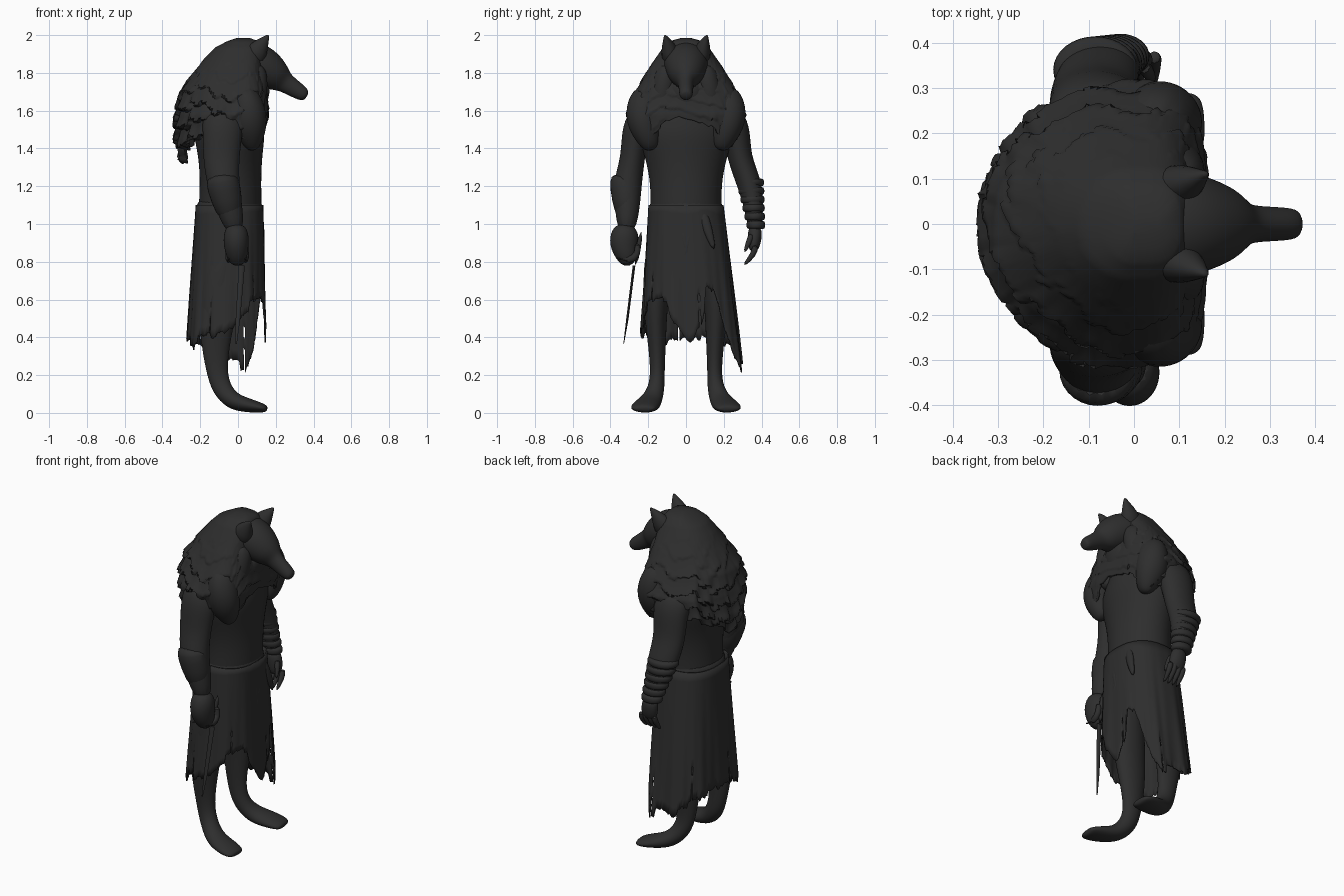
import bpy, math, random
from mathutils import Vector

random.seed(4)
if "Cube" in bpy.data.objects:
    bpy.data.objects.remove(bpy.data.objects["Cube"], do_unlink=True)

charcoal = bpy.data.materials.new("charcoal")
charcoal.use_nodes = True
charcoal.diffuse_color = (.027, .027, .027, 1)
shader = next(node for node in charcoal.node_tree.nodes if node.type == "BSDF_PRINCIPLED")
shader.inputs["Base Color"].default_value = charcoal.diffuse_color


def between(table, value):
    """Interpolate the rows of a table keyed by its first column."""
    for low, high in zip(table, table[1:]):
        if value <= high[0]:
            break
    f = max(0, min(1, (value - low[0]) / (high[0] - low[0])))
    return [p + (q - p) * f for p, q in zip(low[1:], high[1:])]


def bulge(value, power):
    """Square off a sine or cosine while keeping its sign."""
    return math.copysign(abs(value) ** power, value)


def make(name, verts, faces, subsurf=0, thickness=0):
    mesh = bpy.data.meshes.new(name)
    mesh.from_pydata(verts, [], faces)
    mesh.materials.append(charcoal)
    part = bpy.data.objects.new(name, mesh)
    bpy.context.collection.objects.link(part)
    if thickness:
        solid = part.modifiers.new("thickness", "SOLIDIFY")
        solid.thickness, solid.offset = thickness, 0
    if subsurf:
        smooth = part.modifiers.new("smooth", "SUBSURF")
        smooth.levels = smooth.render_levels = subsurf
    bpy.ops.object.select_all(action="DESELECT")
    part.select_set(True)
    bpy.context.view_layer.objects.active = part
    bpy.ops.object.shade_smooth_by_angle(angle=math.radians(60))


def grid_faces(rows, n):
    return [(r * n + i, r * n + (i + 1) % n, (r + 1) * n + (i + 1) % n, (r + 1) * n + i)
            for r in range(rows - 1) for i in range(n)]


def tube(name, rings, sides=12, subsurf=2, mirror=False):
    """Loft elliptical rings (x, y, z, depth radius, side radius) along a path."""
    centres = [Vector((x, -y if mirror else y, z)) for x, y, z, depth, width in rings]
    last = len(rings) - 1
    verts = []
    for k, centre in enumerate(centres):
        along = (centres[min(k + 1, last)] - centres[max(k - 1, 0)]).normalized()
        across = Vector((0, 1, 0))
        across = (across - along * across.dot(along)).normalized()
        forward = across.cross(along)
        depth, width = rings[k][3:]
        for i in range(sides):
            turn = math.tau * i / sides
            verts.append(centre + forward * math.cos(turn) * depth + across * math.sin(turn) * width)
    start, end = range(sides), range(last * sides, len(verts))
    make(name, verts, grid_faces(last + 1, sides) + [tuple(reversed(start)), tuple(end)], subsurf)


def band(name, x, y, z, depth, width, height):
    """A rounded wrap standing slightly proud of the limb or waist it circles."""
    tube(name, [(x, y, z + height * step, depth * swell, width * swell)
                for step, swell in ((-1, .88), (-.4, 1), (.4, 1), (1, .88))], 16, 1)


# Torso and sash
tube("torso", [(-.05, 0, .95, .17, .2), (-.04, 0, 1.1, .17, .19), (-.04, 0, 1.25, .165, .195),
               (-.04, 0, 1.38, .175, .23), (-.05, 0, 1.5, .2, .27), (-.03, 0, 1.63, .16, .16),
               (0, 0, 1.74, .12, .11)], 16)
band("sash", -.045, 0, 1.08, .18, .2, .06)

# Legs with long narrow feet
leg = [(-.06, .13, .95, .1, .09), (-.1, .165, .6, .11, .07), (-.12, .155, .4, .085, .052),
       (-.115, .15, .23, .058, .038), (-.09, .155, .13, .055, .045), (-.03, .185, .06, .05, .06),
       (.05, .21, .04, .04, .075), (.14, .23, .024, .025, .072), (.155, .23, .02, .01, .04)]
shoulder = [(-.08, .2, 1.58, .12, .1), (-.08, .27, 1.5, .11, .08), (-.09, .28, 1.35, .1, .064)]
for mirror in (False, True):
    side = "right_" if mirror else "left_"
    tube(side + "leg", leg, mirror=mirror)

# Left arm, its wrapped bracer and its open hand
tube("left_arm", shoulder + [(-.08, .335, 1.22, .095, .07), (-.05, .36, 1.1, .072, .055), (-.02, .365, .95, .04, .034)])
for k in range(6):
    band("bracer_band", -.085 + .011 * k, .34 + .006 * k, 1.22 - .045 * k, .096 - .006 * k, .076 - .005 * k, .025)
tube("left_palm", [(-.02, .365, .99, .045, .038), (-.01, .365, .92, .055, .04), (0, .355, .85, .045, .024)])
for k in range(4):
    x = -.045 + .03 * k
    tube("left_finger", [(x, .37, .89, .018, .02), (x, .36, .84, .018, .018), (x, .305, .78, .008, .009)], 8, 1)
tube("left_thumb", [(.02, .35, .95, .018, .02), (.035, .33, .9, .016, .016), (.04, .31, .85, .008, .008)], 8, 1)

# Right arm, cuff, fist and dagger
tube("right_arm", shoulder + [(-.08, .31, 1.22, .09, .08), (-.05, .31, 1.1, .075, .07),
                              (-.01, .315, .95, .05, .05)], mirror=True)
tube("right_cuff", [(-.085, .32, 1.25, .07, .07), (-.085, .325, 1.235, .094, .085), (-.06, .315, 1.13, .085, .08),
                    (-.035, .31, 1.02, .062, .058)], 14, 1, True)
tube("right_fist", [(-.01, .32, 1, .045, .045), (-.01, .325, .95, .07, .08), (-.01, .33, .88, .07, .08),
                    (0, .3, .775, .045, .04)], mirror=True)
for k in range(4):
    x = -.05 + .03 * k
    tube("right_finger", [(x, .37, .82, .02, .02), (x, .3, .8, .02, .03), (x, .25, .84, .02, .02),
                          (x, .26, .9, .016, .018)], 8, 1, True)
tube("dagger_grip", [(.03, .235, .97, .014, .016), (.02, .27, .77, .014, .014)], 8, 1, True)
tube("dagger_blade", [(.02, .275, .78, .016, .008), (0, .31, .5, .012, .007), (-.01, .33, .365, .004, .002)], 6, 0, True)

# Ragged skirt: hem height by angle in degrees, zero at the chest side
hem = [(-180, .42), (-140, .36), (-95, .42), (-70, .54), (-24, .6), (-17, .5), (0, .35),
       (13, .47), (20, .7), (30, .64), (45, .42), (65, .24), (100, .26), (150, .37), (180, .42)]
columns, rows = 180, 16
rags = [random.uniform(-.03, .04) for i in range(columns)]
verts = []
for r in range(rows):
    for i in range(columns):
        degrees = 360 * i / columns - 180
        a = math.radians(degrees)
        low = between(hem, degrees)[0] + rags[i // 4] + rags[i] / 4
        drop = (1.1 - low) * (1 - r / (rows - 1))
        fold = 1 + drop * (.03 * math.sin(9 * a - 3 * drop) + .012 * math.sin(23 * a))
        verts.append((-.045 - .02 * drop + (.175 + .045 * drop) * bulge(math.cos(a), .8) * fold,
                      .03 * drop + (.195 + .09 * drop) * bulge(math.sin(a), .8) * fold, 1.1 - drop))
# A few narrow slits are left open near the hem
faces = [face for k, face in enumerate(grid_faces(rows, columns))
         if k // columns > 3 or k // columns == 2 or k % 30 != 4]
make("ragged_skirt", verts, faces, thickness=.008)

# Cloth folds hanging from the sash
for y, lean, length in ((-.04, .06, .3), (.05, -.07, .3), (.08, .07, .22)):
    tube("hanging_fold", [(.105, y, 1.08, .02, .03), (.125, y + lean / 2, 1.08 - length / 2, .02, .03),
                          (.13, y + lean, 1.08 - length, .01, .01)], 8, 1)

# Fur mantle: layered tiers over the shoulders, with reach to back, front and side by height
mantle = [(1.3, .28, .1, .2), (1.45, .33, .14, .26), (1.58, .33, .16, .315), (1.7, .31, .15, .265),
          (1.8, .235, .13, .21), (1.88, .17, .125, .155), (1.93, .12, .12, .12), (1.965, .05, .1, .08),
          (1.98, 0, .06, .02)]
columns, rows, tiers = 160, 65, 6
tufts = [[random.uniform(0, .35) for i in range(columns)] for tier in range(tiers + 2)]
verts = []
for r in range(rows):
    t = r / (rows - 1)
    for i in range(columns):
        a = math.tau * i / columns - math.pi
        ca, sa = math.cos(a), math.sin(a)
        low = 1.42 + .13 * ca - .09 * math.sin(2 * abs(a)) + .12 * tufts[0][i // 4]
        z = low + (1.98 - low) * t
        back, front, width = between(mantle, z)
        # Each tier flares out at its ragged lower edge
        stage = t * tiers + .35 * math.sin(3 * a) + .2 * math.sin(7 * a + 1) + tufts[1][i // 3]
        tier = max(0, min(tiers, math.floor(stage) + 1))
        flare = (1 - stage % 1) ** 1.5
        amount = .12 * max(0, 1 - t * 1.15) * (.7 - .3 * ca)
        swell = .98 + amount * (flare - .4) + .12 * (1 - t) * (tufts[tier][i // 5] - .1) * flare
        power = .65 if ca > 0 else .95
        verts.append((bulge(ca, power) * (front if ca > 0 else back) * swell, width * bulge(sa, power) * swell, z))
crown = tuple(range((rows - 1) * columns, rows * columns))
make("fur_mantle", verts, grid_faces(rows, columns) + [crown], thickness=.012)

# Paired fur pads, ears, brows and cheeks
for mirror in (False, True):
    tube("shoulder_fur", [(.03, .19, 1.72, .07, .08), (.06, .23, 1.61, .09, .1), (.06, .225, 1.52, .1, .09),
                          (.075, .19, 1.43, .06, .06), (.08, .18, 1.39, .02, .03)], mirror=mirror)
    tube("ear", [(.07, .075, 1.86, .08, .06), (.11, .09, 1.93, .055, .045), (.14, .102, 1.97, .028, .022),
                 (.163, .113, 2.003, .004, .004)], 10, 1, mirror)
    tube("brow", [(.13, .08, 1.86, .035, .03), (.18, .055, 1.845, .035, .03), (.22, .03, 1.81, .018, .018)],
         8, 2, mirror)
    tube("cheek_fur", [(.08, .09, 1.85, .07, .06), (.09, .12, 1.74, .075, .07), (.08, .13, 1.63, .07, .07),
                       (.09, .1, 1.54, .03, .04)], 10, 2, mirror)

# Head with long muzzle, nose and throat
tube("head", [(-.07, 0, 1.85, .09, .1), (.02, 0, 1.865, .11, .125), (.1, 0, 1.85, .12, .125),
              (.165, 0, 1.81, .105, .105), (.215, 0, 1.775, .08, .08), (.24, 0, 1.755, .06, .048),
              (.27, 0, 1.735, .05, .04), (.34, 0, 1.69, .042, .038), (.366, 0, 1.675, .025, .03)], 14)
tube("nose", [(.335, 0, 1.715, .01, .014), (.352, 0, 1.708, .016, .022), (.369, 0, 1.7, .008, .012)], 8)
tube("throat", [(.1, 0, 1.78, .08, .1), (.1, 0, 1.67, .07, .12), (.09, 0, 1.54, .03, .07)])
